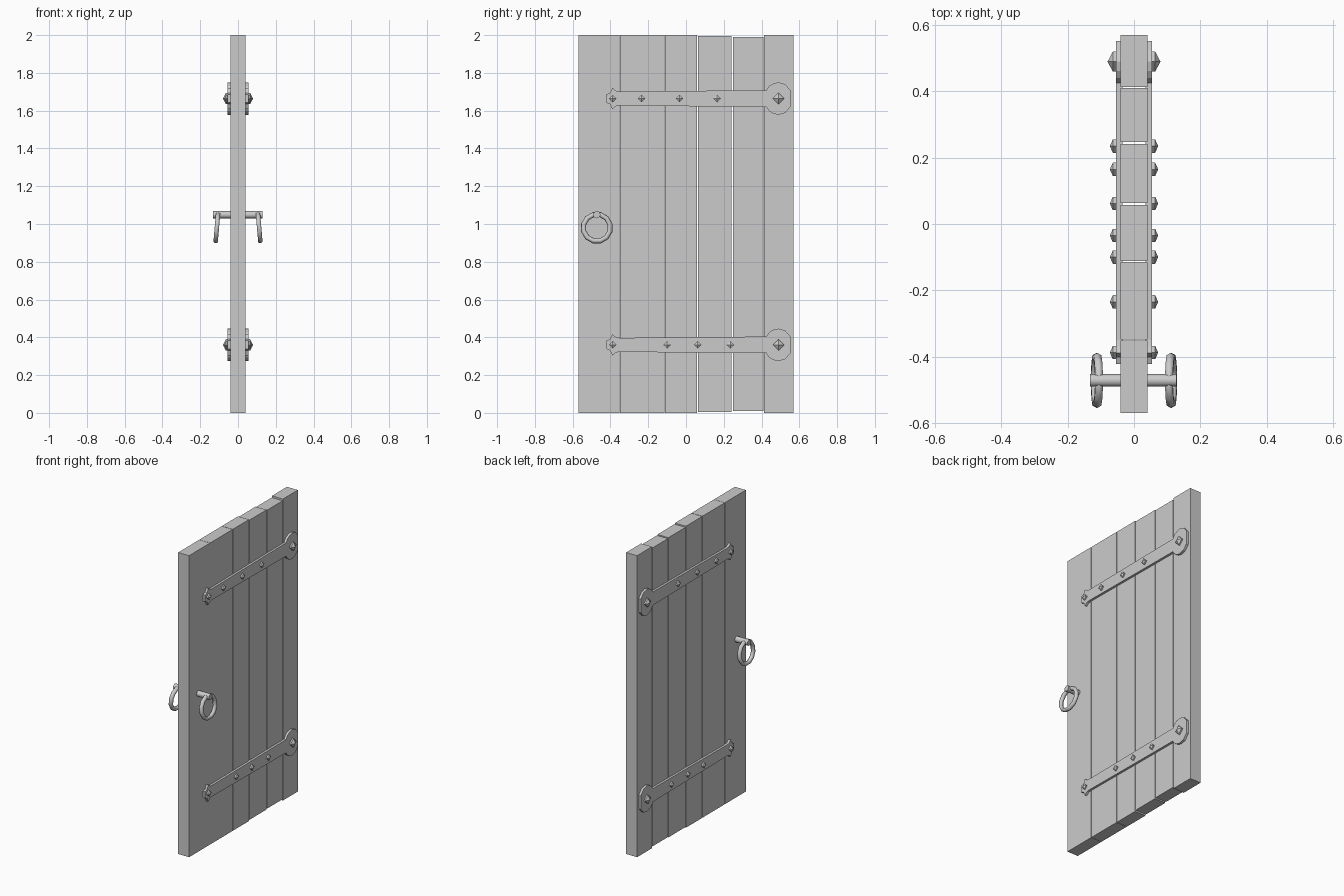
import bpy, bmesh, math
from mathutils import Matrix, Vector

if "Cube" in bpy.data.objects:
    bpy.data.objects.remove(bpy.data.objects["Cube"])


def finish(bm, name):
    bmesh.ops.recalc_face_normals(bm, faces=bm.faces)
    me = bpy.data.meshes.new(name)
    bm.to_mesh(me)
    bm.free()
    ob = bpy.data.objects.new(name, me)
    bpy.context.collection.objects.link(ob)
    return ob


def slab(name, outline, x0, x1):
    """Extrude a (y, z) outline from x0 to x1."""
    bm = bmesh.new()
    face = bm.faces.new([bm.verts.new((x0, y, z)) for y, z in outline])
    ext = bmesh.ops.extrude_face_region(bm, geom=[face])
    verts = [g for g in ext["geom"] if isinstance(g, bmesh.types.BMVert)]
    bmesh.ops.translate(bm, verts=verts, vec=(x1 - x0, 0, 0))
    return finish(bm, name)


def stud(name, side, y, z, r, tip):
    """Diamond nail head: short straight sides and a pyramid point."""
    bm = bmesh.new()
    rings = []
    for x in (0.05, 0.064):
        rings.append([bm.verts.new((side * x, y + r * math.cos(i * math.pi / 2),
                                    z + r * math.sin(i * math.pi / 2))) for i in range(4)])
    top = bm.verts.new((side * tip, y, z))
    bm.faces.new(rings[0])
    for i in range(4):
        j = (i + 1) % 4
        bm.faces.new((rings[0][i], rings[0][j], rings[1][j], rings[1][i]))
        bm.faces.new((rings[1][i], rings[1][j], top))
    return finish(bm, name)


# Planks: y start, y end, bottom, top
planks = [(-0.57, -0.351, 0, 2), (-0.349, -0.115, 0, 2), (-0.112, 0.058, 0, 2),
          (0.063, 0.242, 0.006, 1.994), (0.248, 0.410, 0.01, 1.99), (0.414, 0.57, 0, 2)]
for i, (a, b, lo, hi) in enumerate(planks):
    slab(f"plank_{i + 1}", [(a, lo), (b, lo), (b, hi), (a, hi)], -0.04, 0.04)

# Upper half of the hinge strap outline, relative to the strap's centre height
half = [(-0.422, 0.022), (-0.402, 0.03), (-0.39, 0.056), (-0.37, 0.04), (-0.35, 0.037),
        (0.055, 0.041), (0.425, 0.044), (0.44, 0.066), (0.462, 0.08), (0.49, 0.086),
        (0.525, 0.076), (0.552, 0.045)]
straps = {"upper": (1.664, (-0.235, -0.035, 0.165)),
          "lower": (0.36, (-0.10, 0.062, 0.235))}

for side, label in ((1, "right"), (-1, "left")):
    for level, (zc, nails) in straps.items():
        outline = [(y, zc + h) for y, h in half] + [(y, zc - h) for y, h in reversed(half)]
        slab(f"hinge_strap_{level}_{label}", outline, side * 0.035, side * 0.055)
        for k, y in enumerate((-0.388,) + nails):
            stud(f"stud_{level}_{label}_{k}", side, y, zc, 0.02, 0.073)
        stud(f"hinge_stud_{level}_{label}", side, 0.49, zc, 0.03, 0.08)

    # Pull ring, hanging with a slight outward tilt
    bm = bmesh.new()
    rot = Matrix.Rotation(-side * math.radians(5), 4, 'Y')
    n, m, R, r = 12, 6, 0.072, 0.0135
    grid = []
    for i in range(n):
        a = 2 * math.pi * (i + 0.5) / n
        row = []
        for j in range(m):
            b = 2 * math.pi * j / m
            q = R + r * math.cos(b)
            p = rot @ Vector((r * math.sin(b), q * math.cos(a), q * math.sin(a)))
            row.append(bm.verts.new(p + Vector((side * 0.112, -0.472, 0.98))))
        grid.append(row)
    for i in range(n):
        for j in range(m):
            bm.faces.new((grid[i][j], grid[(i + 1) % n][j],
                          grid[(i + 1) % n][(j + 1) % m], grid[i][(j + 1) % m]))
    ring = finish(bm, f"pull_ring_{label}")
    for f in ring.data.polygons:
        f.use_smooth = True

# Handle axle through the door
bpy.ops.mesh.primitive_cylinder_add(vertices=12, radius=0.019, depth=0.262,
                                    location=(-0.002, -0.472, 1.049),
                                    rotation=(0, math.pi / 2, 0))
axle = bpy.context.object
axle.name = "handle_axle"
bpy.ops.object.shade_smooth_by_angle(angle=math.radians(40))
